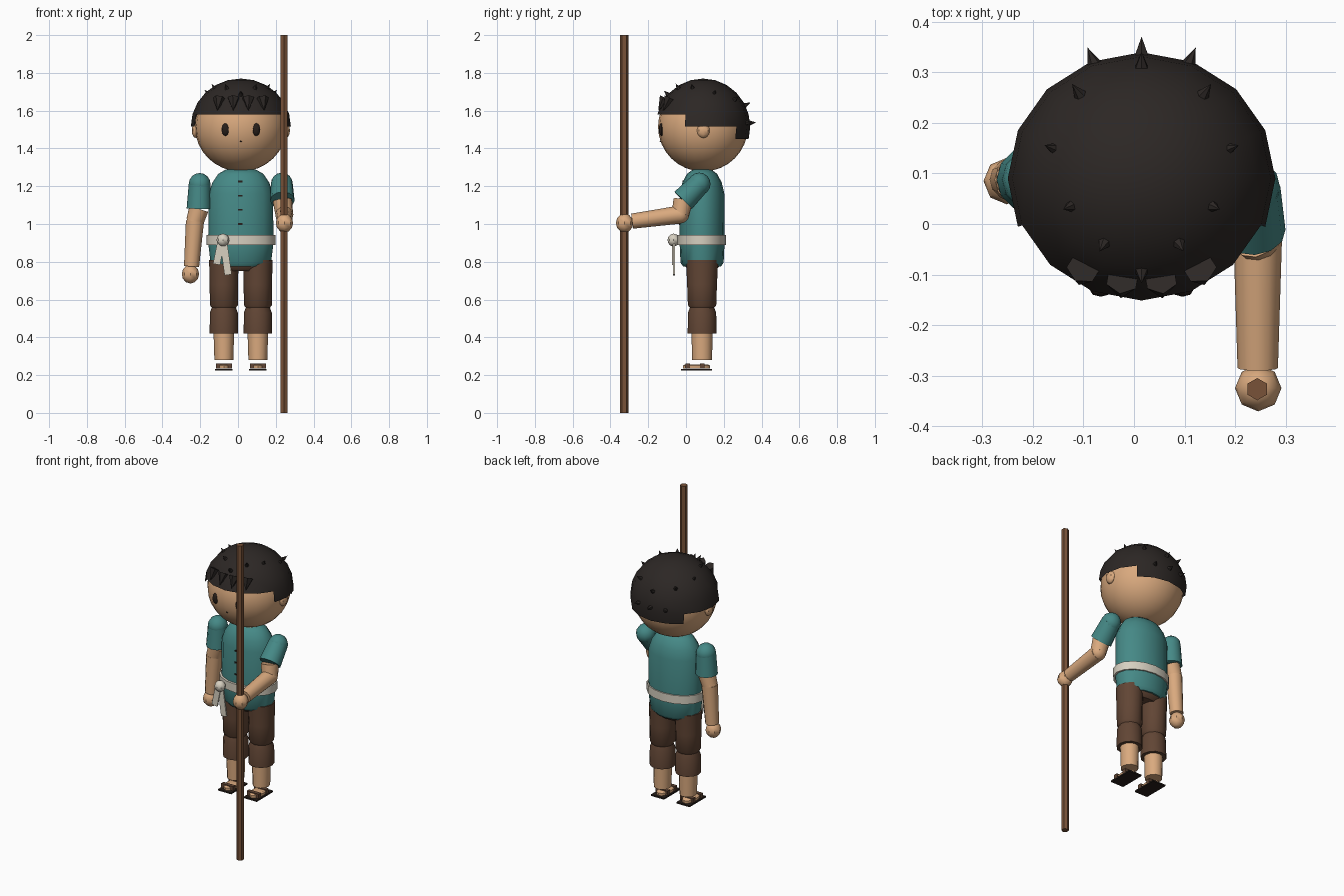
import bpy, bmesh, math
from mathutils import Vector, Matrix

if "Cube" in bpy.data.objects:
    bpy.data.objects.remove(bpy.data.objects["Cube"])

CX, CY = 0.015, 0.088          # body axis
HEAD = Vector((CX, 0.09, 1.515))


def mat(name, r, g, b):
    m = bpy.data.materials.new(name)
    m.diffuse_color = (r, g, b, 1)
    m.use_nodes = True
    m.node_tree.nodes["Principled BSDF"].inputs["Base Color"].default_value = m.diffuse_color
    return m


SKIN = mat("skin", .70, .40, .21)
TEAL = mat("teal_cloth", .06, .25, .24)
BROWN = mat("brown_cloth", .12, .06, .035)
HAIR = mat("hair_dark", .025, .02, .018)
CREAM = mat("cream_cloth", .68, .63, .53)
WOOD = mat("wood", .19, .085, .04)
DARK = mat("dark_detail", .02, .013, .01)


def finish(name, bm, material, angle=40):
    bmesh.ops.recalc_face_normals(bm, faces=bm.faces)
    me = bpy.data.meshes.new(name)
    bm.to_mesh(me)
    bm.free()
    me.materials.append(material)
    ob = bpy.data.objects.new(name, me)
    bpy.context.collection.objects.link(ob)
    bpy.ops.object.select_all(action='DESELECT')
    ob.select_set(True)
    bpy.context.view_layer.objects.active = ob
    if angle:
        bpy.ops.object.shade_smooth_by_angle(angle=math.radians(angle))
    return ob


def ball(name, c, r, material, u=12, v=8):
    bm = bmesh.new()
    bmesh.ops.create_uvsphere(bm, u_segments=u, v_segments=v, radius=1)
    bmesh.ops.scale(bm, vec=r, verts=bm.verts)
    bmesh.ops.translate(bm, vec=c, verts=bm.verts)
    return finish(name, bm, material)


def add_cone(bm, a, b, r1, r2, n):
    a, b = Vector(a), Vector(b)
    d = b - a
    rot = Vector((0, 0, 1)).rotation_difference(d).to_matrix().to_4x4()
    bmesh.ops.create_cone(bm, cap_ends=True, segments=n, radius1=r1, radius2=r2,
                          depth=d.length, matrix=Matrix.Translation((a + b) / 2) @ rot)


def limb(name, a, b, r1, r2, material, n=12):
    bm = bmesh.new()
    add_cone(bm, a, b, r1, r2, n)
    return finish(name, bm, material)


def loft(name, c, rings, material, n=16):
    # stacked elliptical rings (z, rx, ry)
    bm = bmesh.new()
    prev = None
    for i, (z, rx, ry) in enumerate(rings):
        ring = [bm.verts.new((c[0] + rx * math.cos(math.tau * k / n),
                              c[1] + ry * math.sin(math.tau * k / n), z)) for k in range(n)]
        if prev:
            for k in range(n):
                bm.faces.new((prev[k], prev[(k + 1) % n], ring[(k + 1) % n], ring[k]))
        if i in (0, len(rings) - 1):
            bm.faces.new(ring)
        prev = ring
    return finish(name, bm, material)


def box(name, c, size, material, rot=None):
    bm = bmesh.new()
    bmesh.ops.create_cube(bm, size=1)
    bmesh.ops.scale(bm, vec=size, verts=bm.verts)
    if rot:
        bmesh.ops.rotate(bm, matrix=rot, verts=bm.verts)
    bmesh.ops.translate(bm, vec=c, verts=bm.verts)
    return finish(name, bm, material, 0)


# head, ears, face
ball("head", HEAD, (.243, .238, .237), SKIN, 24, 16)
for s, side in ((-1, "left"), (1, "right")):
    ball("ear_" + side, (CX + s * .238, .092, 1.495), (.022, .034, .04), SKIN, 8, 6)
    ball("eye_" + side, (CX + s * .081, -.13, 1.5), (.022, .014, .034), DARK, 8, 6)
limb("mouth", (CX, -.125, 1.438), (CX, -.139, 1.436), .012, .004, DARK, 3)

# hair cap: sphere cut along its rings, higher over the face, lower at the nape
bm = bmesh.new()
bmesh.ops.create_uvsphere(bm, u_segments=16, v_segments=12, radius=1)
drop = []
for f in bm.faces:
    c = f.calc_center_median()
    a = math.degrees(math.atan2(c.y, c.x))
    low = .25 if -157.5 < a < -22.5 else (-.25 if 45 < a < 135 else 0)
    if c.z < low:
        drop.append(f)
bmesh.ops.delete(bm, geom=drop, context='FACES')
bmesh.ops.scale(bm, vec=(.265, .25, .255), verts=bm.verts)
bmesh.ops.translate(bm, vec=HEAD, verts=bm.verts)
finish("hair_cap", bm, HAIR)

# hair spikes: crown ring, nape row, hanging fringe
bm = bmesh.new()
spots = [(0, -.185, .17), (0, .225, .115), (0, .248, .02)]
for s in (-1, 1):
    spots += [(s * .175, .06, .178), (s * .14, -.055, .205), (s * .075, -.13, .205),
              (s * .125, .17, .145), (s * .095, .23, .02)]
for p in spots:
    d = Vector(p).normalized()
    add_cone(bm, HEAD + d * .242, HEAD + d * .282, .016, 0, 6)
for x in (-.115, -.038, .038, .115):
    y = -math.sqrt(.24 ** 2 - x * x)
    base = HEAD + Vector((x, y * .84, .15))
    tip = HEAD + Vector((x * 1.08, y * 1.0, .085))
    add_cone(bm, base, tip, .034, 0, 6)
finish("hair_spikes", bm, HAIR, 0)

# tunic, buttons, belt
loft("tunic", (CX, CY - .003),
     [(.775, .135, .1), (.795, .16, .114), (.9, .173, .119), (1.16, .17, .118),
      (1.22, .15, .104), (1.265, .12, .08), (1.288, .08, .05)], TEAL)
for i in range(4):
    z = 1.225 - i * .075
    y = -.032 if i else -.013
    box("button_%d" % i, (CX - .003, y, z), (.022, .012, .008), DARK)
loft("belt", (CX, CY - .006), [(.89, .183, .13), (.943, .183, .13)], CREAM)
ball("belt_knot", (-.08, -.066, .915), (.034, .032, .034), CREAM, 8, 6)
for i, (x, z, h, a) in enumerate(((-.102, .845, .12, .2), (-.064, .815, .17, -.14))):
    box("belt_tail_%d" % i, (x, -.07 + i * .006, z), (.038, .01, h), CREAM,
        Matrix.Rotation(a, 3, 'Y'))

# trousers, shins, sandals
loft("trouser_seat", (CX, CY - .003), [(.75, .11, .065), (.775, .15, .09), (.86, .15, .1)], BROWN)
for s, side in ((-1, "left"), (1, "right")):
    x = CX + s * .09
    loft("thigh_" + side, (x, CY - .003),
         [(.545, .055, .055), (.57, .074, .075), (.68, .075, .079), (.81, .078, .085)], BROWN, 12)
    loft("trouser_cuff_" + side, (x, CY - .003),
         [(.42, .075, .076), (.53, .074, .075), (.58, .055, .055)], BROWN, 12)
    loft("shin_" + side, (x, CY - .003), [(.28, .05, .053), (.44, .055, .056)], SKIN, 12)
    box("sandal_sole_" + side, (x, .055, .229), (.092, .165, .009), DARK)
    loft("foot_" + side, (x, .055), [(.234, .038, .072), (.25, .04, .072), (.257, .032, .06)], SKIN, 12)
    for j, y in enumerate((.01, .085)):
        box("sandal_strap_%s_%d" % (side, j), (x, y, .248), (.084, .024, .028), BROWN)


# arms: sleeve, upper arm, elbow, forearm, hand
def arm(side, shoulder, cuff, elbow, wrist, hand):
    ball("shoulder_" + side, shoulder, (.058, .06, .06), TEAL, 12, 8)
    limb("sleeve_" + side, shoulder, cuff, .058, .065, TEAL)
    limb("upper_arm_" + side, cuff, elbow, .052, .047, SKIN)
    ball("elbow_" + side, elbow, (.047, .047, .047), SKIN, 10, 8)
    limb("forearm_" + side, elbow, wrist, .048, .04, SKIN)
    ball("hand_" + side, hand, (.046, .046, .05), SKIN, 8, 6)


arm("left", (-.203, .088, 1.21), (-.207, .088, 1.08), (-.228, .088, 1.015),
    (-.246, .088, .775), (-.252, .085, .735))
arm("right", (.232, .07, 1.212), (.235, -.015, 1.125), (.245, -.03, 1.05),
    (.245, -.285, 1.015), (.246, -.325, 1.005))

# staff
limb("staff", (.244, -.327, 0), (.244, -.327, 2), .022, .022, WOOD, 6)
